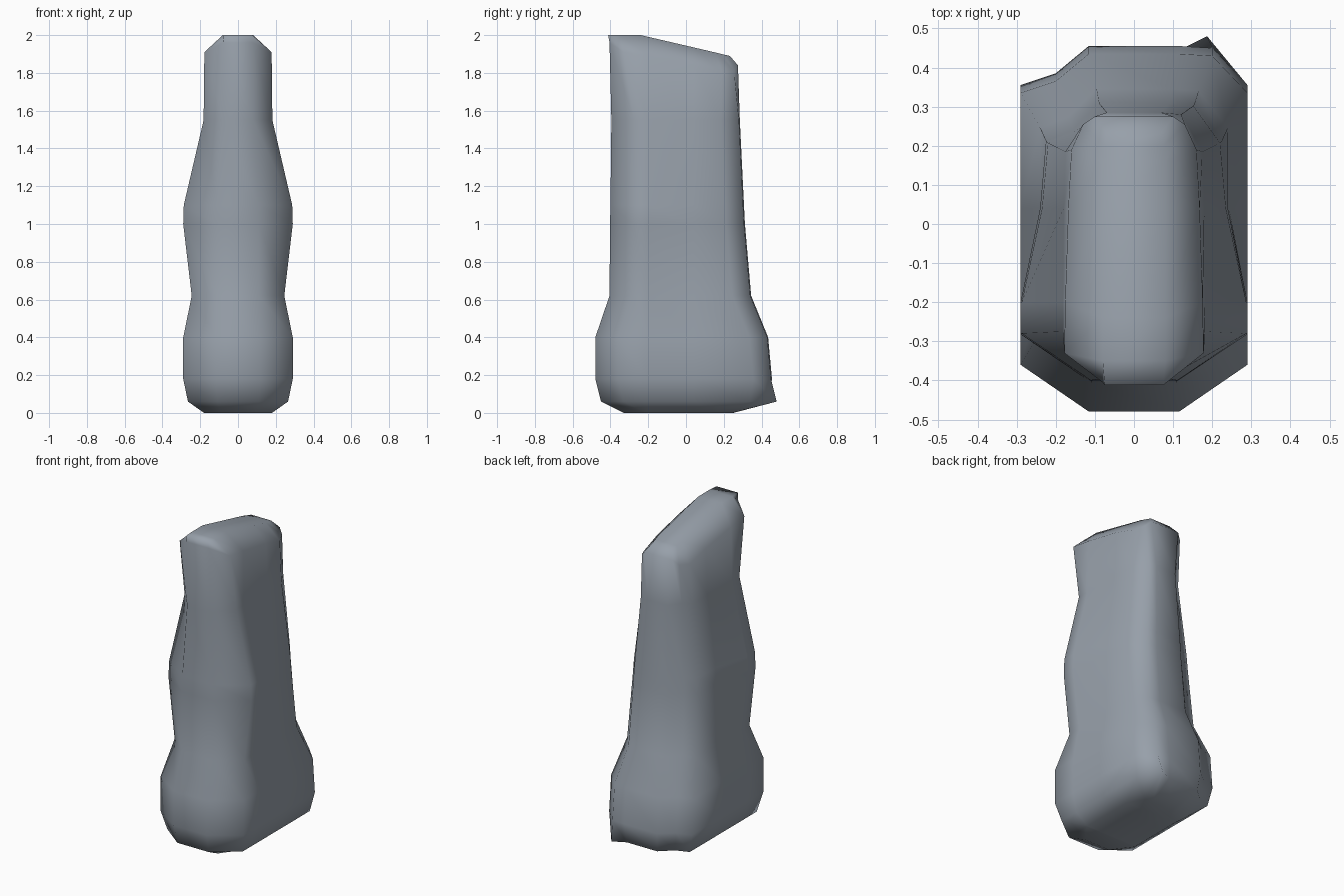
import bpy, bmesh

if "Cube" in bpy.data.objects:
    bpy.data.objects.remove(bpy.data.objects["Cube"])

# Plain grey surface
grey = bpy.data.materials.new("stone_grey")
grey.diffuse_color = (0.31, 0.35, 0.40, 1)
grey.use_nodes = True
grey.node_tree.nodes["Principled BSDF"].inputs["Base Color"].default_value = grey.diffuse_color


def half_ring(fx, yf, hf, hm, hb, yb, side, cut=0.12):
    """Seven (x, y) points from front to back along one side."""
    back_cut = cut * 0.83
    # the back corner is fuller on the right than on the left
    cy = yb - 0.005 if side > 0 else yb - back_cut * 0.7
    pts = [(fx, yf), (hf, yf + cut), (hf, -0.2), (hm, 0.04),
           (hb, yb - back_cut), (hb * 0.69, cy), (hb * 0.4, yb)]
    return [(side * x, y) for x, y in pts]


# z, front flat, front y, half widths front / middle / back, back y
sections = [
    (0.00, 0.09, -0.33, 0.18, 0.18, 0.18, 0.25),
    (0.06, 0.11, -0.45, 0.265, 0.265, 0.265, 0.44),
    (0.18, 0.115, -0.48, 0.29, 0.29, 0.29, 0.455),
    (0.40, 0.115, -0.48, 0.29, 0.29, 0.29, 0.435),
    (0.62, 0.11, -0.405, 0.245, 0.243, 0.24, 0.345),
    (1.00, 0.11, -0.402, 0.29, 0.24, 0.225, 0.312),
    (1.10, 0.11, -0.40, 0.287, 0.235, 0.22, 0.307),
    (1.55, 0.08, -0.395, 0.182, 0.18, 0.175, 0.285),
]

bm = bmesh.new()
rings = []
for z, *s in sections:
    rings.append([[bm.verts.new((x, y, z)) for x, y in half_ring(*s, side)]
                  for side in (-1, 1)])

# pulled-out corner at the back of the base
rings[1][1][5].co = (0.187, 0.48, 0.06)

# Sloping rim of the head, then the narrow ridge on top
rim = [(0.08, -0.405, 1.96), (0.178, -0.33, 1.91), (0.176, -0.2, 1.89),
       (0.168, 0.04, 1.845), (0.16, 0.19, 1.80), (0.13, 0.255, 1.81),
       (0.10, 0.275, 1.84)]
ridge = [(0.075, -0.412, 2.0), (0.08, -0.35, 2.0), (0.08, -0.24, 2.0),
         (0.08, 0.04, 1.935), (0.08, 0.16, 1.907), (0.075, 0.20, 1.897),
         (0.07, 0.232, 1.89)]
for pts in (rim, ridge):
    rings.append([[bm.verts.new((side * x, y, z)) for x, y, z in pts]
                  for side in (-1, 1)])

# Walls
for lo, hi in zip(rings, rings[1:]):
    a, b = lo[0] + lo[1][::-1], hi[0] + hi[1][::-1]
    n = len(a)
    for i in range(n):
        j = (i + 1) % n
        bm.faces.new((a[i], a[j], b[j], b[i]))
# Bottom and top strips
for left, right in (rings[0], rings[-1]):
    for i in range(len(left) - 1):
        bm.faces.new((left[i], right[i], right[i + 1], left[i + 1]))

bmesh.ops.recalc_face_normals(bm, faces=bm.faces)
for f in bm.faces:
    f.smooth = True
mesh = bpy.data.meshes.new("pillar_body")
bm.to_mesh(mesh)
bm.free()
mesh.materials.append(grey)
body = bpy.data.objects.new("pillar_body", mesh)
bpy.context.collection.objects.link(body)
